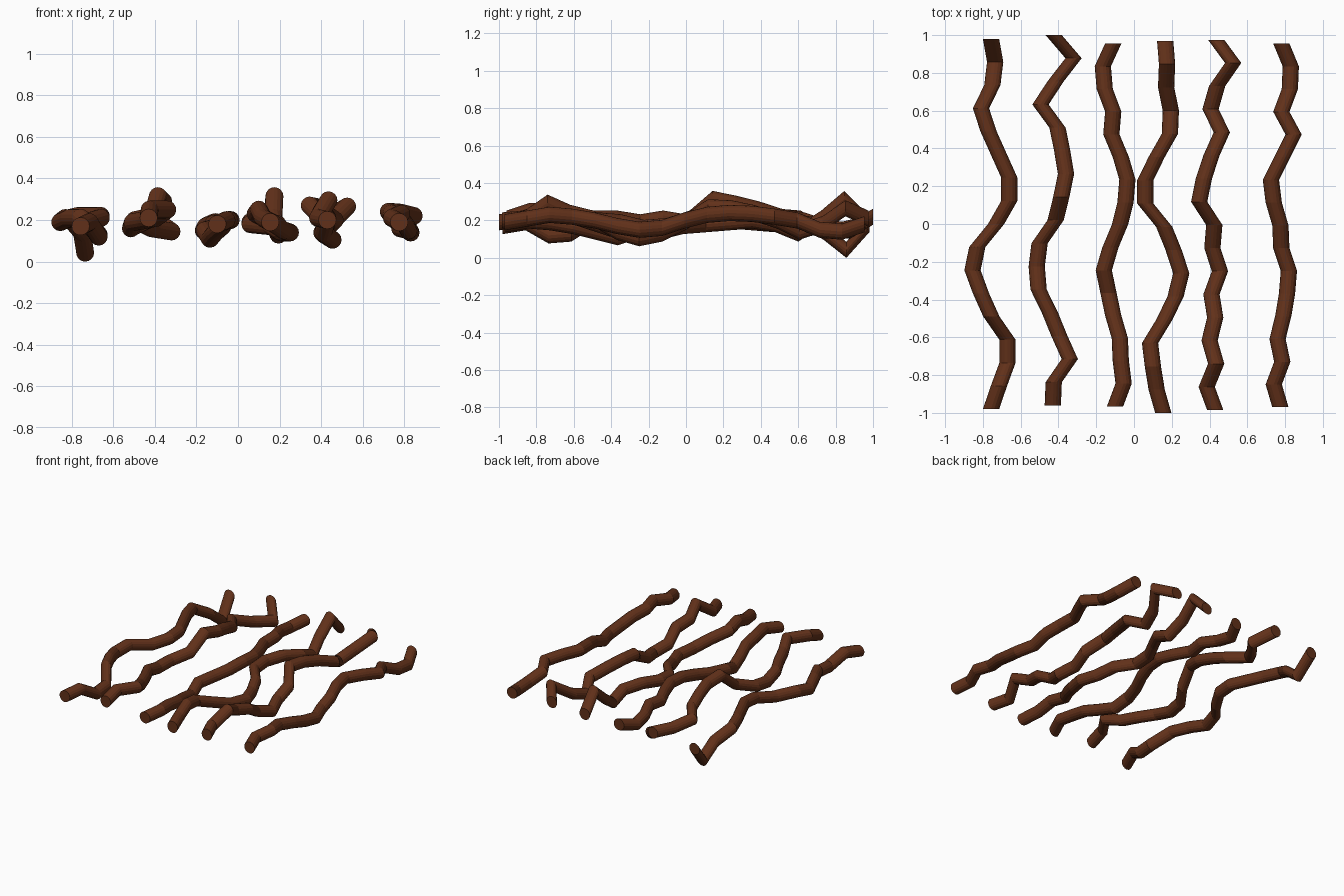
import bpy, bmesh, math

RADIUS = 0.043
SIDES = 16

mat = bpy.data.materials.new("brown")
mat.diffuse_color = (0.12, 0.03, 0.01, 1)


def strand(name, y0, y1, xs, zs):
    """Sweep an upright circle along evenly spaced stations from y0 to y1."""
    bm = bmesh.new()
    rings = []
    n = len(xs)
    for i, (x, z) in enumerate(zip(xs, zs)):
        y = y0 + (y1 - y0) * i / (n - 1)
        rings.append([bm.verts.new((x + RADIUS * math.cos(a), y, z + RADIUS * math.sin(a)))
                      for a in (2 * math.pi * k / SIDES for k in range(SIDES))])
    for a, b in zip(rings, rings[1:]):
        for k in range(SIDES):
            m = (k + 1) % SIDES
            bm.faces.new((a[k], a[m], b[m], b[k]))
    bm.faces.new(rings[0])
    bm.faces.new(rings[-1])
    bmesh.ops.recalc_face_normals(bm, faces=bm.faces)
    me = bpy.data.meshes.new(name)
    bm.to_mesh(me)
    bm.free()
    me.materials.append(mat)
    ob = bpy.data.objects.new(name, me)
    bpy.context.collection.objects.link(ob)


# Six wavering strands, left to right: x and z of each path, front to back
strand("strand_1", -0.98, 0.98,
       [-.757, -.715, -.67, -.67, -.755, -.81, -.855, -.83, -.73,
        -.66, -.66, -.715, -.77, -.81, -.75, -.735, -.757],
       [.17, .19, .12, .13, .21, .21, .19, .21, .19,
        .21, .22, .22, .22, .21, .14, .043, .18])
strand("strand_2", -0.96, 1.0,
       [-.43, -.425, -.34, -.395, -.445, -.505, -.515, -.5, -.415,
        -.385, -.36, -.38, -.405, -.495, -.415, -.32, -.425],
       [.21, .25, .25, .21, .20, .19, .16, .17, .21,
        .315, .29, .26, .22, .20, .16, .145, .22])
strand("strand_3", -0.965, 0.955,
       [-.1, -.055, -.07, -.075, -.11, -.135, -.16, -.125, -.075,
        -.045, -.035, -.07, -.12, -.11, -.155, -.165, -.11],
       [.18, .20, .19, .17, .14, .11, .15, .16, .18,
        .20, .20, .19, .18, .19, .17, .15, .18])
strand("strand_4", -1.0, 0.97,
       [.155, .12, .1, .085, .16, .22, .25, .21, .16,
        .06, .06, .12, .19, .195, .17, .175, .165],
       [.19, .21, .25, .23, .19, .15, .14, .14, .17,
        .18, .19, .20, .18, .13, .21, .315, .19])
strand("strand_5", -0.985, 0.975,
       [.43, .385, .435, .4, .43, .41, .455, .415, .425,
        .345, .37, .41, .465, .405, .44, .525, .435],
       [.20, .21, .295, .24, .21, .14, .105, .13, .19,
        .27, .265, .24, .20, .14, .18, .265, .21])
strand("strand_6", -0.97, 0.955,
       [.775, .74, .785, .76, .79, .81, .82, .78, .775,
        .74, .725, .785, .845, .78, .825, .83, .78],
       [.19, .21, .23, .22, .20, .17, .15, .16, .20,
        .23, .24, .235, .22, .20, .15, .14, .18])
